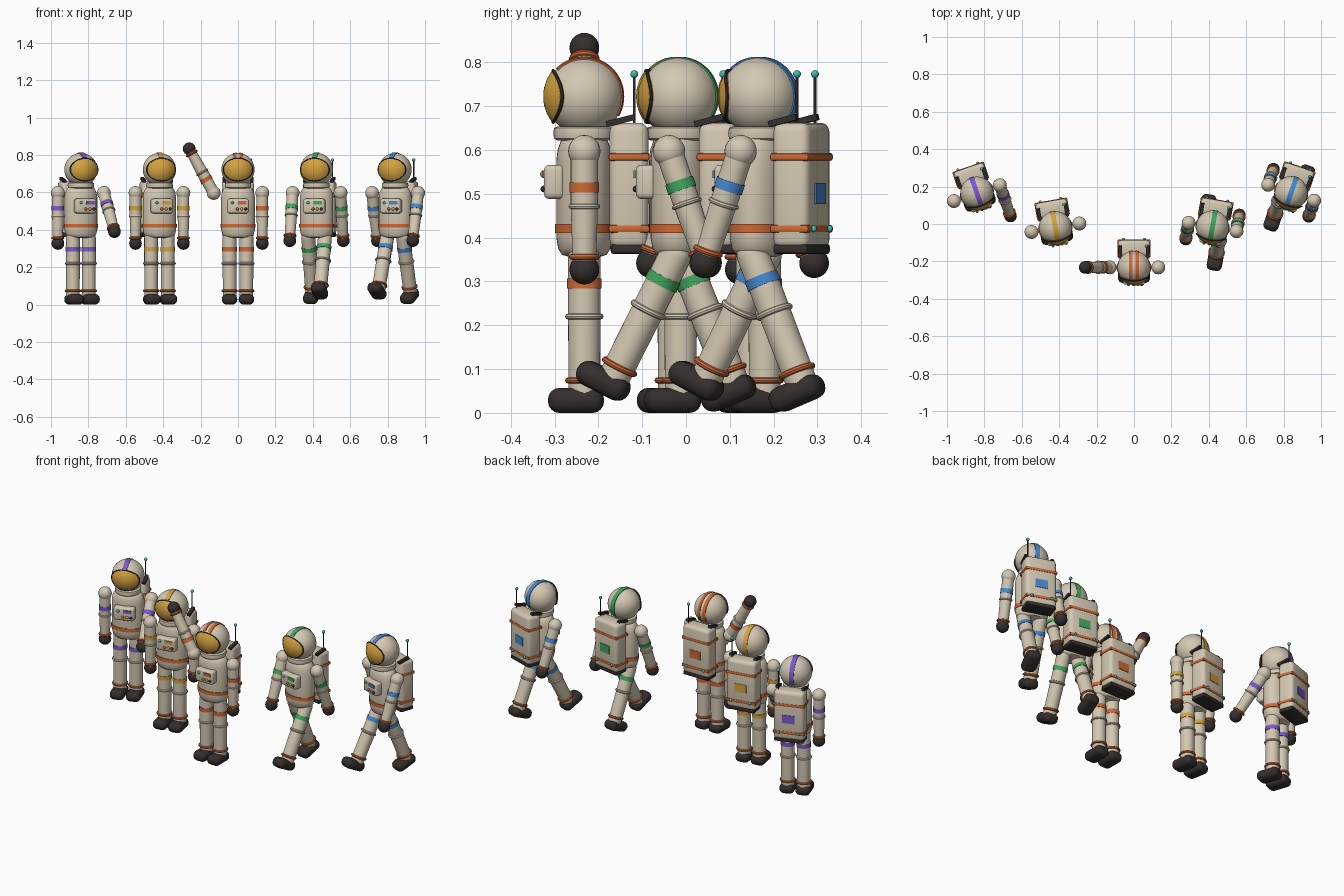
import bpy, bmesh, math
from mathutils import Matrix, Vector

if "Cube" in bpy.data.objects:
    bpy.data.objects.remove(bpy.data.objects["Cube"])


def material(name, rgb):
    m = bpy.data.materials.new(name)
    m.diffuse_color = (*rgb, 1)
    m.use_nodes = True
    m.node_tree.nodes["Principled BSDF"].inputs["Base Color"].default_value = m.diffuse_color
    return m


SUIT = material("suit_cream", (0.66, 0.58, 0.45))
ORANGE = material("trim_orange", (0.62, 0.14, 0.035))
GOLD = material("visor_gold", (0.66, 0.36, 0.05))
DARK = material("dark_rubber", (0.035, 0.027, 0.027))
TEAL = material("light_teal", (0.05, 0.50, 0.42))
PURPLE = material("accent_purple", (0.20, 0.10, 0.60))
GREEN = material("accent_green", (0.05, 0.38, 0.11))
BLUE = material("accent_blue", (0.06, 0.25, 0.64))

T = Matrix.Translation


def finish(name, bm, mat, M):
    """Turn a bmesh into a placed object, smooth except at sharp edges."""
    bmesh.ops.remove_doubles(bm, verts=bm.verts, dist=1e-5)
    bmesh.ops.recalc_face_normals(bm, faces=bm.faces)
    for f in bm.faces:
        f.smooth = True
    for e in bm.edges:
        e.smooth = e.calc_face_angle(0) < math.radians(40)
    me = bpy.data.meshes.new(name)
    bm.to_mesh(me)
    bm.free()
    me.materials.append(mat)
    ob = bpy.data.objects.new(name, me)
    bpy.context.collection.objects.link(ob)
    ob.matrix_world = M


def lathe(name, profile, mat, M, depth=1.0, closed=False, segs=32):
    """Spin (radius, z) points about z; depth squashes y."""
    bm = bmesh.new()
    rings = []
    for r, z in profile:
        rings.append([bm.verts.new((r * math.cos(a), r * depth * math.sin(a), z))
                      for a in (2 * math.pi * i / segs for i in range(segs))])
    pairs = list(zip(rings, rings[1:]))
    if closed:
        pairs.append((rings[-1], rings[0]))
    else:
        bm.faces.new(rings[0])
        bm.faces.new(rings[-1])
    for a, b in pairs:
        for i in range(segs):
            j = (i + 1) % segs
            bm.faces.new((a[i], a[j], b[j], b[i]))
    finish(name, bm, mat, M)


def ring(name, z, major, minor, mat, M):
    pts = [(major + minor * math.cos(k * math.pi / 4), z + minor * math.sin(k * math.pi / 4)) for k in range(8)]
    lathe(name, pts, mat, M, closed=True)


def band(name, z0, z1, r, mat, M, depth=1.0):
    lathe(name, [(r - 0.008, z0), (r, z0), (r, z1), (r - 0.008, z1)], mat, M, depth, closed=True)


def ball(name, c, r, mat, M, segs=24):
    bm = bmesh.new()
    bmesh.ops.create_uvsphere(bm, u_segments=segs, v_segments=segs // 2, radius=r)
    finish(name, bm, mat, M @ T(c))


def box(name, lo, hi, mat, M, bevel=0.0, segs=3):
    lo, hi = Vector(lo), Vector(hi)
    bm = bmesh.new()
    bmesh.ops.create_cube(bm, size=1, matrix=Matrix.Diagonal((*(hi - lo), 1)))
    if bevel:
        bmesh.ops.bevel(bm, geom=bm.edges[:], offset=bevel, segments=segs, profile=0.5, affect='EDGES')
    finish(name, bm, mat, M @ T((lo + hi) / 2))


def visor(M):
    """Oval patch wrapped over the front of the helmet, with a dark rim."""
    R, n = 0.094, 40
    bm = bmesh.new()

    def ring_at(k, rad):
        out = []
        for i in range(n):
            a = 2 * math.pi * i / n
            x, z = 0.076 * k * math.cos(a), 0.058 * k * math.sin(a)
            out.append(Vector((x, -math.sqrt(rad * rad - x * x - z * z), z)))
        return out

    rows = [[bm.verts.new(p) for p in ring_at(k, r)] for k, r in
            ((0.15, R), (0.4, R), (0.65, R), (0.85, R), (1, R), (1, 0.086))]
    bm.faces.new(rows[0])
    for a, b in zip(rows, rows[1:]):
        for i in range(n):
            bm.faces.new((a[i], a[(i + 1) % n], b[(i + 1) % n], b[i]))
    finish("visor", bm, GOLD, M)
    # rim tube following the visor edge
    path, t = ring_at(1.02, 0.0925), 0.004
    bm = bmesh.new()
    loops = []
    for i, p in enumerate(path):
        tan = (path[(i + 1) % n] - path[i - 1]).normalized()
        out = p.normalized()
        side = tan.cross(out)
        loops.append([bm.verts.new(p + t * (math.cos(k * math.pi / 3) * out + math.sin(k * math.pi / 3) * side))
                      for k in range(6)])
    for i in range(n):
        a, b = loops[i], loops[(i + 1) % n]
        for k in range(6):
            bm.faces.new((a[k], a[(k + 1) % 6], b[(k + 1) % 6], b[k]))
    finish("visor_rim", bm, DARK, M)


def helmet_stripe(x0, w, mat, M):
    """Raised stripe from the visor over the crown to the back."""
    bm = bmesh.new()
    rows = []
    for i in range(29):
        a = math.radians(45 + 165 * i / 28)
        row = []
        for x, rad in ((x0 - w / 2, 0.085), (x0 - w / 2, 0.0915), (x0 + w / 2, 0.0915), (x0 + w / 2, 0.085)):
            r = math.sqrt(rad * rad - x * x)
            row.append(bm.verts.new((x, -r * math.cos(a), r * math.sin(a))))
        rows.append(row)
    for a, b in zip(rows, rows[1:]):
        for k in range(4):
            bm.faces.new((a[k], a[(k + 1) % 4], b[(k + 1) % 4], b[k]))
    bm.faces.new(rows[0])
    bm.faces.new(rows[-1])
    finish("helmet_stripe", bm, mat, M)


def arm(accent, M):
    ball("shoulder", (0, 0, 0), 0.037, SUIT, M)
    lathe("arm", [(0.031, 0), (0.031, -0.12), (0.027, -0.25)], SUIT, M)
    band("arm_band", -0.094, -0.071, 0.0335, accent, M)
    ring("elbow_ring", -0.126, 0.030, 0.006, SUIT, M)
    ring("cuff", -0.241, 0.028, 0.007, ORANGE, M)
    ball("glove", (0, 0, -0.27), 0.034, DARK, M)


def leg(accent, M):
    ball("hip", (0, 0, 0.36), 0.037, SUIT, M)
    lathe("leg", [(0.037, 0.36), (0.037, 0.22), (0.036, 0.045)], SUIT, M)
    band("leg_band", 0.284, 0.307, 0.0395, accent, M)
    ring("knee_ring", 0.22, 0.037, 0.007, SUIT, M)
    ring("ankle_ring", 0.074, 0.037, 0.007, ORANGE, M)
    box("boot", (-0.041, -0.083, 0), (0.041, 0.045, 0.057), DARK, M, 0.026, 4)


def backpack(accent, M):
    box("backpack", (-0.086, 0.058, 0.375), (0.086, 0.146, 0.662), SUIT, M, 0.02)
    box("backpack_base", (-0.083, 0.06, 0.362), (0.083, 0.145, 0.386), DARK, M, 0.008, 2)
    for z in (0.42, 0.584):
        box("backpack_band", (-0.089, 0.055, z - 0.009), (0.089, 0.149, z + 0.009), ORANGE, M, 0.006, 2)
    box("backpack_patch", (-0.035, 0.143, 0.477), (0.035, 0.149, 0.525), accent, M)
    for s in (-1, 1):
        ball("backpack_stud", (s * 0.056, 0.15, 0.42), 0.008, TEAL, M, 12)
        tilt = M @ T((s * 0.073, 0.083, 0.667)) @ Matrix.Rotation(math.radians(14), 4, 'X')
        box("shoulder_strap", (-0.009, -0.034, -0.007), (0.009, 0.034, 0.007), DARK, tilt)
    A = M @ T((0.066, 0.114, 0))
    lathe("antenna", [(0.003, 0.65), (0.003, 0.77)], DARK, A, segs=10)
    ball("antenna_tip", (0, 0, 0.773), 0.009, TEAL, A, 16)


def chest_panel(accent, M):
    box("chest_box", (-0.058, -0.092, 0.488), (0.058, -0.045, 0.566), SUIT, M, 0.012)
    box("chest_display", (0.0, -0.097, 0.536), (0.046, -0.09, 0.553), accent, M)
    ball("chest_light", (-0.03, -0.093, 0.545), 0.008, TEAL, M, 12)
    for x, m in ((-0.003, ORANGE), (0.02, GOLD), (0.042, DARK)):
        ball("chest_knob", (x, -0.092, 0.511), 0.008, m, M, 12)


def astronaut(x, y, turn, accent, arms, legs, stripes=((0, 0.026),)):
    """arms, legs: forward swing in degrees for the -x and +x side."""
    M = T((x, y, 0)) @ Matrix.Rotation(math.radians(turn), 4, 'Z')
    lathe("torso", [(0.05, 0.356), (0.072, 0.361), (0.084, 0.375), (0.09, 0.40), (0.09, 0.575),
                    (0.086, 0.60), (0.076, 0.62), (0.06, 0.632)], SUIT, M, 0.71)
    band("belt", 0.411, 0.431, 0.0935, ORANGE, M, 0.72)
    lathe("collar", [(0.062, 0.622), (0.069, 0.626), (0.071, 0.638), (0.069, 0.65), (0.06, 0.654)], SUIT, M)
    H = M @ T((0, 0, 0.722))
    ball("helmet", (0, 0, 0), 0.0885, SUIT, H, 40)
    visor(H)
    for x0, w in stripes:
        helmet_stripe(x0, w, accent, H)
    chest_panel(accent, M)
    backpack(accent, M)
    for s, swing, stride in zip((-1, 1), arms, legs):
        S = M @ T((s * 0.13, 0, 0.597))
        if swing == "wave":
            arm(accent, S @ Matrix.Rotation(math.radians(151), 4, 'Y'))
        else:
            arm(accent, S @ Matrix.Rotation(math.radians(-swing), 4, 'X'))
        P = T((0, 0, 0.36))
        leg(accent, M @ T((s * 0.045, 0, 0)) @ P @ Matrix.Rotation(math.radians(-stride), 4, 'X') @ P.inverted())


# crew in a shallow arc: two standing, one waving, two walking
astronaut(-0.84, 0.165, 19, PURPLE, (0, 40), (0, 0))
astronaut(-0.42, -0.02, 10, GOLD, (0, 0), (0, 0))
astronaut(0, -0.232, 0, ORANGE, ("wave", 0), (0, 0), ((-0.017, 0.018), (0.017, 0.018)))
astronaut(0.42, -0.016, -10, GREEN, (19, -19), (-22, 27))
astronaut(0.84, 0.167, -19, BLUE, (-19, 19), (27, -22))
